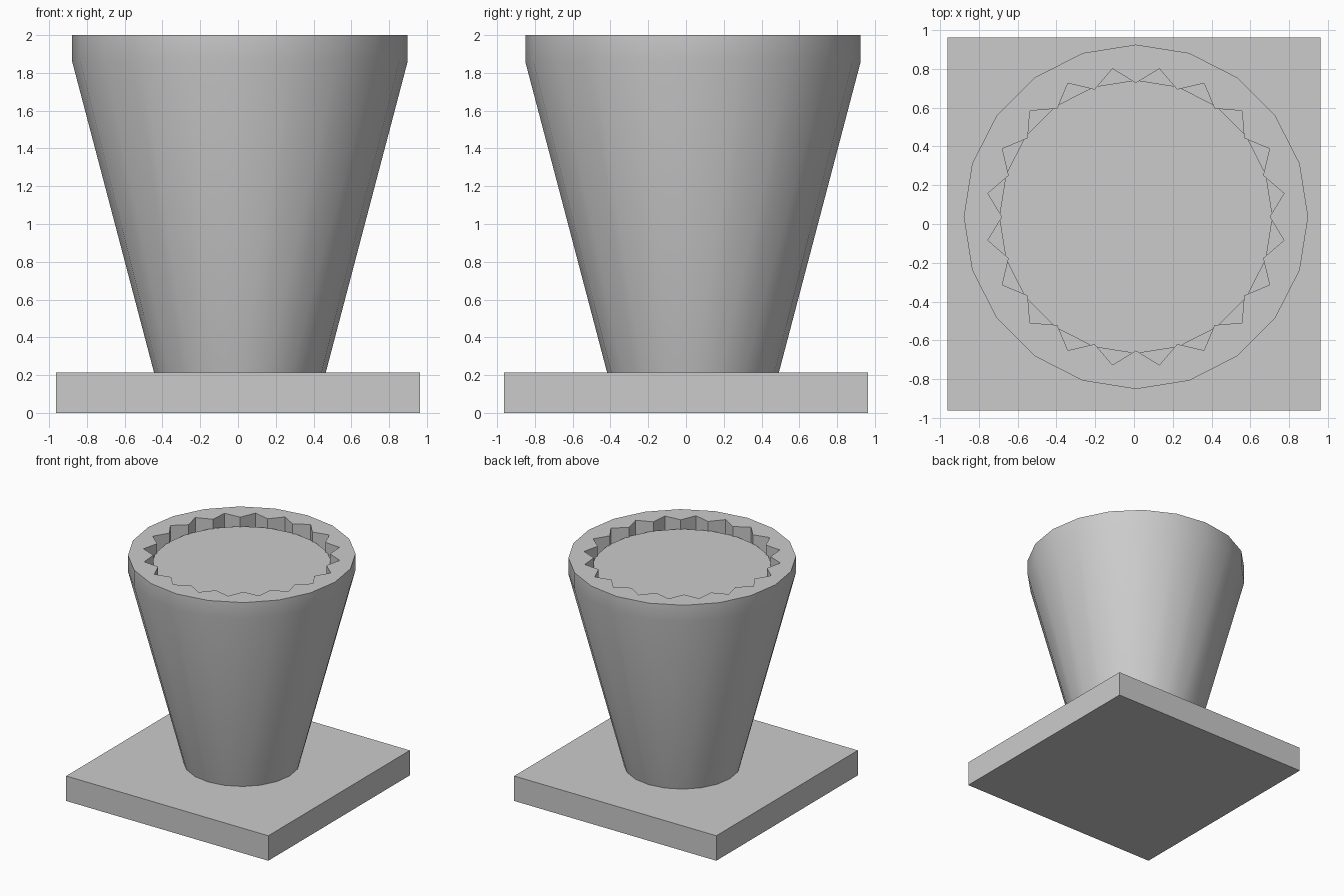
import bpy, bmesh, math

if "Cube" in bpy.data.objects:
    bpy.data.objects.remove(bpy.data.objects["Cube"])

CX, CY = 0.01, 0.037   # pot axis, slightly off the base centre
SIDES = 20


def ring(bm, z, radii, count):
    """Ring of vertices; the radii repeat in turn around it."""
    out = []
    for i in range(count):
        a = math.pi / 2 + 2 * math.pi * i / count
        r = radii[i % len(radii)]
        out.append(bm.verts.new((CX + r * math.cos(a), CY + r * math.sin(a), z)))
    return out


def bridge(bm, a, b):
    n = len(a)
    for i in range(n):
        j = (i + 1) % n
        bm.faces.new((a[i], a[j], b[j], b[i]))


def finish(bm, name, smooth=False):
    bmesh.ops.recalc_face_normals(bm, faces=bm.faces)
    me = bpy.data.meshes.new(name)
    bm.to_mesh(me)
    bm.free()
    ob = bpy.data.objects.new(name, me)
    bpy.context.collection.objects.link(ob)
    if smooth:
        bpy.ops.object.select_all(action='DESELECT')
        ob.select_set(True)
        bpy.context.view_layer.objects.active = ob
        bpy.ops.object.shade_smooth_by_angle(angle=math.radians(30))
    return ob


# Square base slab
bm = bmesh.new()
bmesh.ops.create_cube(bm, size=1)
bmesh.ops.scale(bm, vec=(1.925, 1.925, 0.215), verts=bm.verts)
bmesh.ops.translate(bm, vec=(0, 0, 0.1075), verts=bm.verts)
finish(bm, "base")

# Flared pot with straight lip and notched pocket
bm = bmesh.new()
foot = ring(bm, 0.215, [0.455], SIDES)
flare = ring(bm, 1.86, [0.888], SIDES)
lip = ring(bm, 2.0, [0.888], SIDES)
star = [0.69, 0.773]
notch = ring(bm, 2.0, star, SIDES * 2)
notch_floor = ring(bm, 1.86, star, SIDES * 2)
bm.faces.new(foot)
bridge(bm, foot, flare)
bridge(bm, flare, lip)
for i in range(SIDES):
    j = (i + 1) % SIDES
    k = (2 * i + 2) % (2 * SIDES)
    bm.faces.new((lip[i], notch[2 * i], notch[2 * i + 1]))
    bm.faces.new((lip[i], notch[2 * i + 1], lip[j]))
    bm.faces.new((lip[j], notch[2 * i + 1], notch[k]))
bridge(bm, notch, notch_floor)
bm.faces.new(notch_floor)
finish(bm, "pot", smooth=True)

# Flat filling disc inside the pot
bm = bmesh.new()
low = ring(bm, 1.86, [0.705], SIDES)
high = ring(bm, 1.915, [0.705], SIDES)
bridge(bm, low, high)
bm.faces.new(low)
bm.faces.new(high)
finish(bm, "filling")
